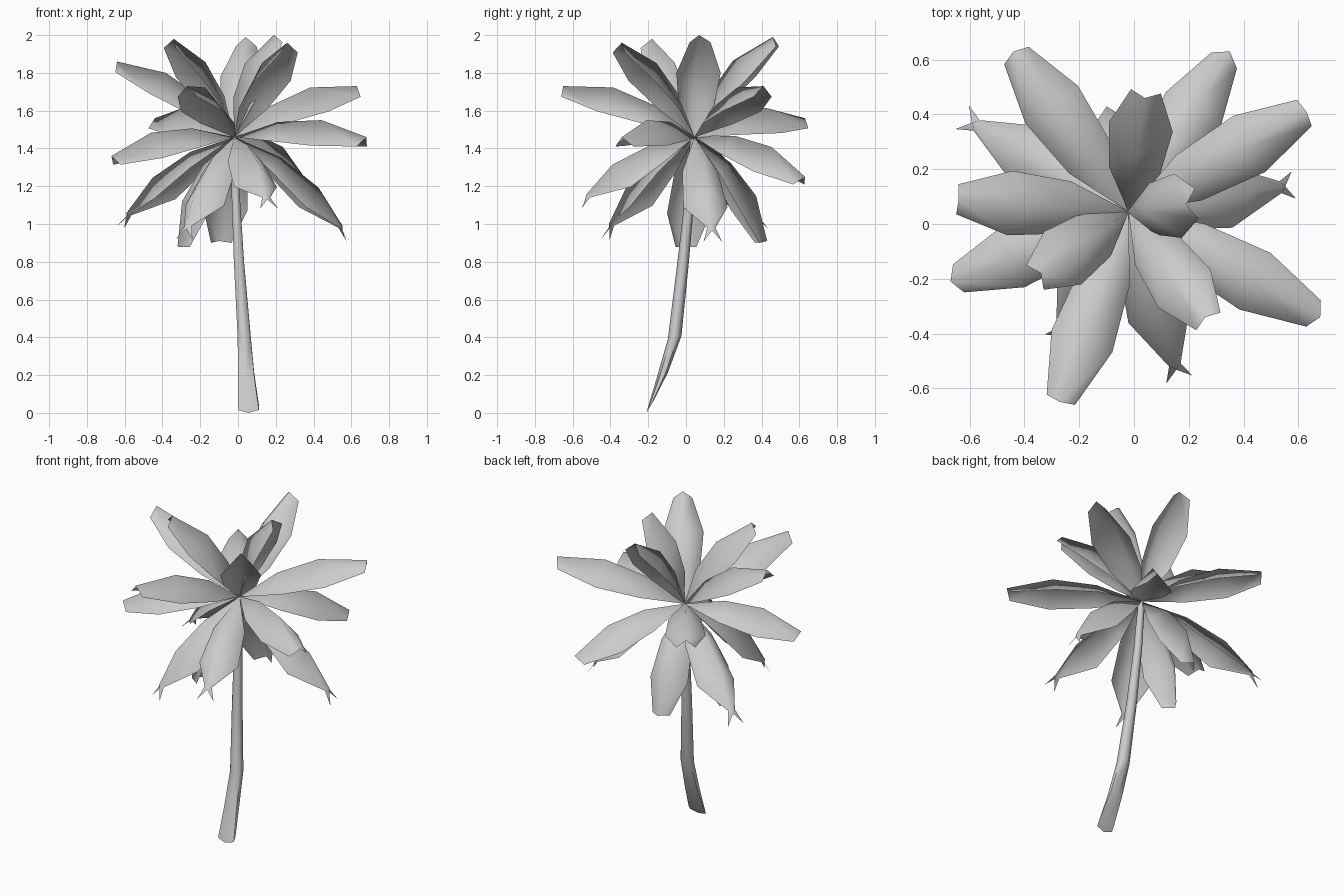
import bpy, math
from mathutils import Vector

if "Cube" in bpy.data.objects:
    bpy.data.objects.remove(bpy.data.objects["Cube"])

CROWN = Vector((-0.02, 0.045, 1.46))


def make_object(name, verts, faces, angle):
    mesh = bpy.data.meshes.new(name)
    mesh.from_pydata([tuple(v) for v in verts], [], faces)
    mesh.update()
    ob = bpy.data.objects.new(name, mesh)
    bpy.context.collection.objects.link(ob)
    bpy.ops.object.select_all(action='DESELECT')
    ob.select_set(True)
    bpy.context.view_layer.objects.active = ob
    bpy.ops.object.shade_smooth_by_angle(angle=math.radians(angle))
    return ob


def leaf(name, tip, split=False):
    """Arched, roof-folded leaf from the crown to its tip."""
    chord = Vector(tip) - CROWN
    length = chord.length
    d = chord.normalized()
    side = d.cross(Vector((0, 0, 1))).normalized()
    up = side.cross(d)
    # stations: ridge position, ridge height, edge position, edge height, half width
    stations = [(0.33, 0.08, 0.33, -0.02, 0.095),
                (0.66, 0.09, 0.66, -0.045, 0.118)]
    if split:
        # pinched end with two splayed points
        stations += [(0.95, 0.02, 0.94, 0.0, 0.022), (0.97, 0.0, 1.05, -0.025, 0.05)]
    else:
        stations.append((1.0, 0.0, 0.965, -0.05, 0.055))
    verts, faces = [CROWN], []
    for rt, rh, et, eh, w in stations:
        edge = CROWN + d * length * et + up * eh
        verts += [edge - side * w, CROWN + d * length * rt + up * rh, edge + side * w]
    faces += [(0, 2, 1), (0, 3, 2)]
    for a in range(1, 3 * len(stations) - 2, 3):
        faces += [(a, a + 1, a + 4, a + 3), (a + 1, a + 2, a + 5, a + 4)]
    make_object(name, verts, faces, 110)


# Leaves by tier, listed by tip position
upper = [(0.04, 0.46, 1.99), (0.19, 0.07, 2.0), (-0.34, -0.18, 1.98), (0.26, -0.34, 1.96)]
middle = [(-0.44, 0.63, 1.56), (0.35, 0.63, 1.25), (0.63, 0.41, 1.73), (0.68, -0.34, 1.46),
          (-0.27, -0.65, 1.73), (-0.67, -0.21, 1.36), (-0.64, 0.09, 1.86)]
hanging = [(-0.10, 0.43, 0.91), (-0.32, -0.01, 0.88)]
split_tips = [(-0.61, 0.38, 1.02), (0.57, 0.14, 0.95), (0.16, -0.55, 1.12), (-0.28, -0.42, 0.96)]

for tier, tips in (("upper_leaf", upper), ("middle_leaf", middle),
                   ("hanging_leaf", hanging), ("split_leaf", split_tips)):
    for i, tip in enumerate(tips):
        leaf(f"{tier}_{i + 1}", tip, tier == "split_leaf")

# Curved trunk: x, y, z, x radius, y radius, z tilt
rings = [(0.055, -0.192, 0.030, 0.064, 0.018, 0.030),
         (0.043, -0.125, 0.20, 0.050, 0.030, 0.015),
         (0.033, -0.060, 0.40, 0.040, 0.036, 0.008),
         (0.005, -0.015, 0.80, 0.031, 0.031, 0.005),
         (-0.012, 0.020, 1.15, 0.025, 0.025, 0.0),
         (-0.02, 0.043, 1.45, 0.020, 0.020, 0.0)]
N = 6
verts, faces = [], []
for x, y, z, rx, ry, tilt in rings:
    for k in range(N):
        a = 2 * math.pi * (k + 0.5) / N
        verts.append((x + rx * math.cos(a), y + ry * math.sin(a), z + tilt * math.sin(a)))
for r in range(len(rings) - 1):
    for k in range(N):
        j = (k + 1) % N
        faces.append((r * N + k, r * N + j, (r + 1) * N + j, (r + 1) * N + k))
faces.append(tuple(reversed(range(N))))
faces.append(tuple(range((len(rings) - 1) * N, len(rings) * N)))
make_object("trunk", verts, faces, 65)
